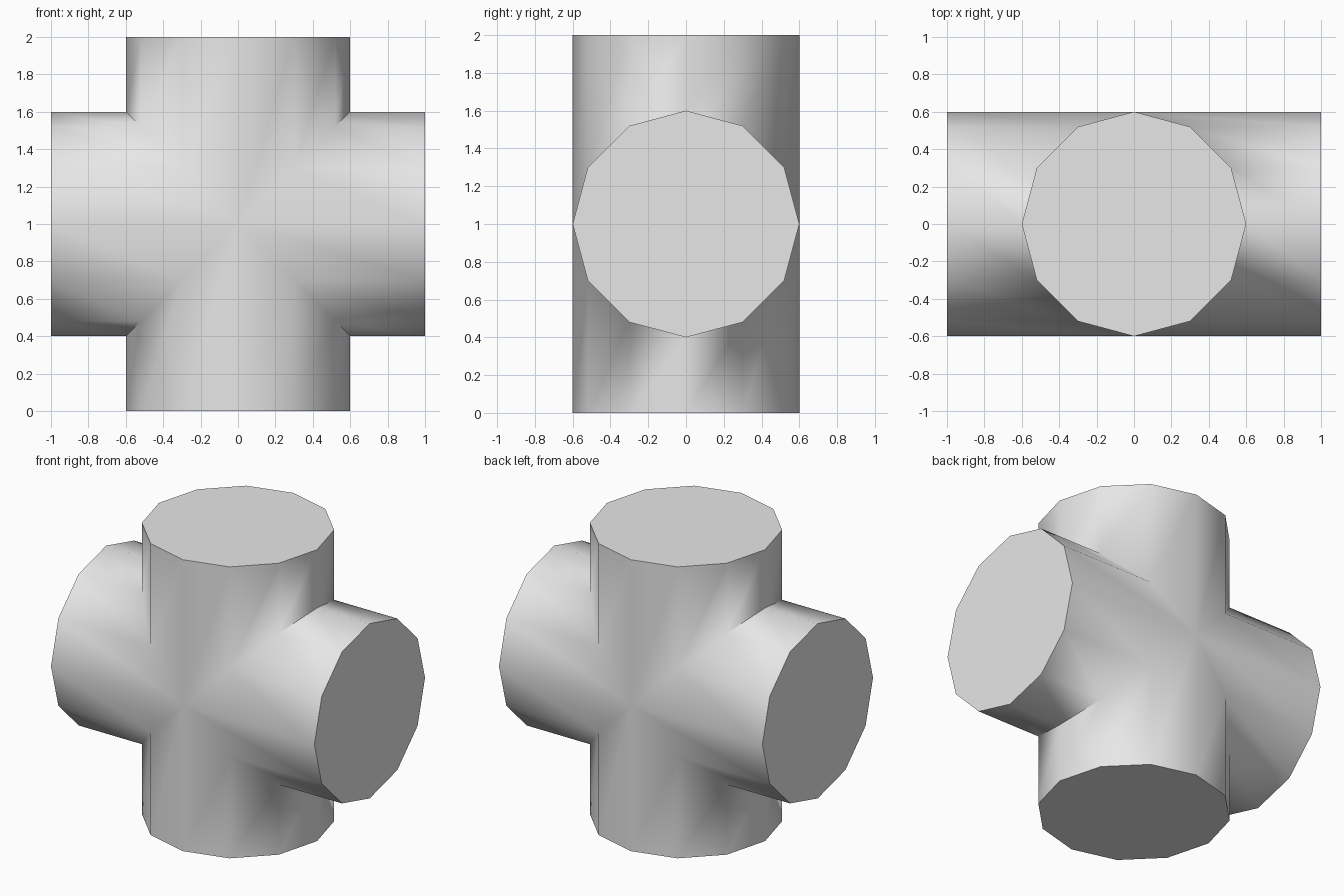
import bpy, bmesh, math
from mathutils import Matrix, Vector

cube = bpy.data.objects.get("Cube")
if cube:
    bpy.data.objects.remove(cube, do_unlink=True)

SIDES, RADIUS, REACH = 12, 0.6, 1.0

# Plain grey material
grey = bpy.data.materials.new("light_grey")
grey.use_nodes = True
colour = (0.8, 0.8, 0.8, 1)
grey.diffuse_color = colour
grey.node_tree.nodes["Principled BSDF"].inputs["Base Color"].default_value = colour


def add_arm(bm, turn):
    """One capped pipe arm, mitred where it meets its neighbours."""
    rim, seam = [], []
    for i in range(SIDES):
        a = math.tau * i / SIDES
        x, y = RADIUS * math.cos(a), RADIUS * math.sin(a)
        rim.append(bm.verts.new(turn @ Vector((x, y, REACH))))
        seam.append(bm.verts.new(turn @ Vector((x, y, abs(x)))))
    for i in range(SIDES):
        j = (i + 1) % SIDES
        bm.faces.new((seam[i], seam[j], rim[j], rim[i]))
    bm.faces.new(rim)


# Four arms welded into one cross
bm = bmesh.new()
for k in range(4):
    add_arm(bm, Matrix.Rotation(k * math.pi / 2, 3, "Y"))
bmesh.ops.remove_doubles(bm, verts=bm.verts, dist=0.0001)
bmesh.ops.recalc_face_normals(bm, faces=bm.faces)
bmesh.ops.translate(bm, verts=bm.verts, vec=(0, 0, REACH))
mesh = bpy.data.meshes.new("pipe_cross")
bm.to_mesh(mesh)
bm.free()
mesh.materials.append(grey)
cross = bpy.data.objects.new("pipe_cross", mesh)
bpy.context.collection.objects.link(cross)

# Smooth pipes with crisp caps and corner creases
bpy.ops.object.select_all(action="DESELECT")
cross.select_set(True)
bpy.context.view_layer.objects.active = cross
bpy.ops.object.shade_smooth_by_angle(angle=math.radians(70))
